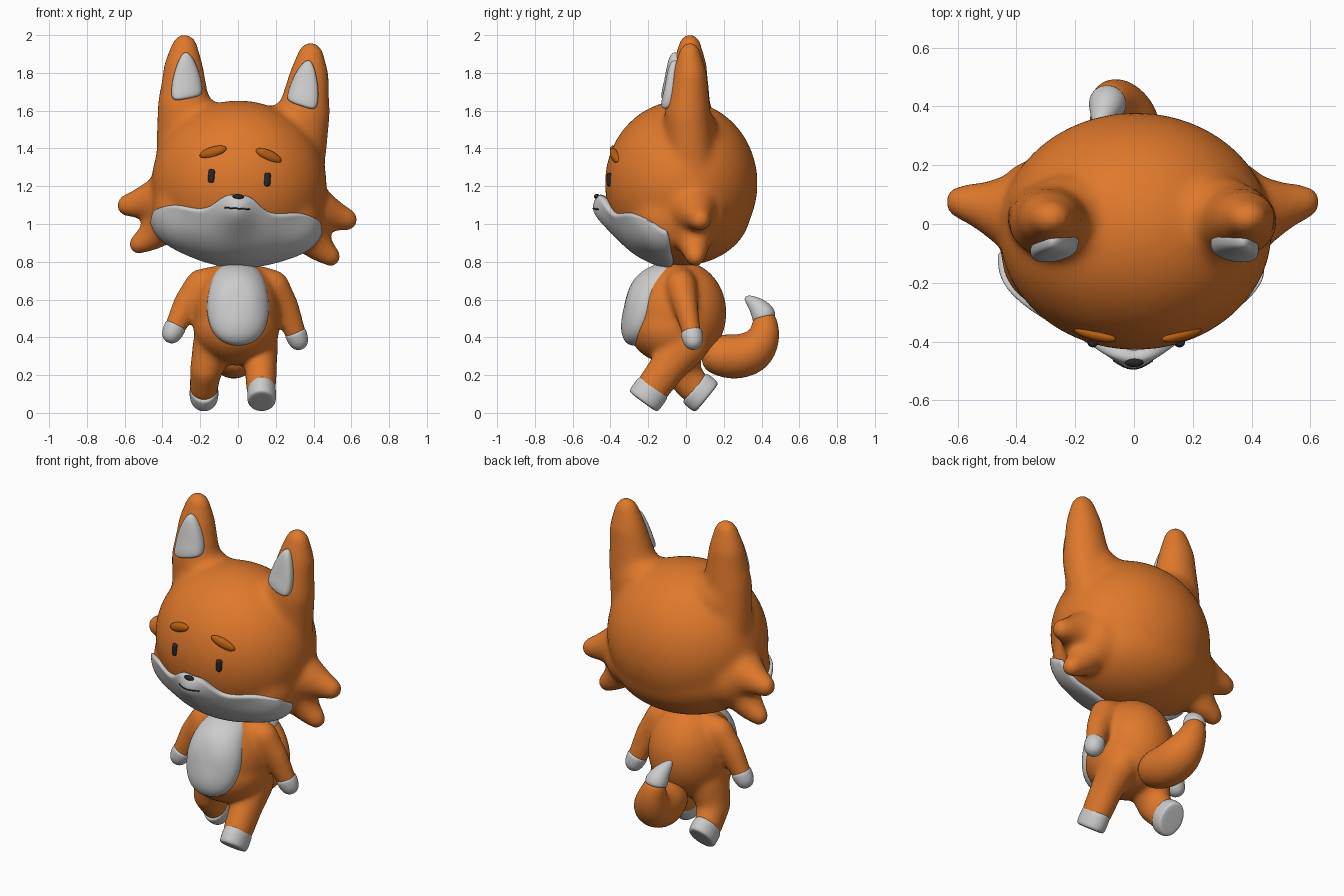
import bpy, bmesh, math
from mathutils import Vector as V, Matrix as M, Euler
from mathutils.bvhtree import BVHTree

if "Cube" in bpy.data.objects:
    bpy.data.objects.remove(bpy.data.objects["Cube"])


def material(name, rgb):
    m = bpy.data.materials.new(name)
    m.diffuse_color = (*rgb, 1)
    m.use_nodes = True
    m.node_tree.nodes["Principled BSDF"].inputs["Base Color"].default_value = m.diffuse_color
    return m


ORANGE = material("orange_fur", (0.74, 0.19, 0.025))
BROWN = material("brow_fur", (0.5, 0.12, 0.006))
DARK = material("dark", (0.02, 0.02, 0.025))


def finish(bm, name, mat=None, subsurf=0):
    bmesh.ops.recalc_face_normals(bm, faces=bm.faces)
    me = bpy.data.meshes.new(name)
    bm.to_mesh(me)
    bm.free()
    me.shade_smooth()
    ob = bpy.data.objects.new(name, me)
    bpy.context.collection.objects.link(ob)
    if mat:
        me.materials.append(mat)
    if subsurf:
        mod = ob.modifiers.new("round", 'SUBSURF')
        mod.levels = mod.render_levels = subsurf
    return ob


def add_ball(bm, loc, radii, rot=(0, 0, 0)):
    mat = M.Translation(loc) @ Euler(rot).to_matrix().to_4x4() @ M.Diagonal((*radii, 1))
    bmesh.ops.create_icosphere(bm, subdivisions=4 if max(radii) > 0.2 else 3, radius=1, matrix=mat)


def add_chain(bm, pts, depth=1.0, width=1.0):
    # tapered limb as overlapping balls, points are (x, y, z, radius)
    for a, b in zip(pts, pts[1:]):
        for i in range(9):
            p = V(a).lerp(V(b), i / 8)
            add_ball(bm, p[:3], (p[3] * width, p[3] * depth, p[3]))


def ball(name, loc, radii, mat, rot=(0, 0, 0)):
    bm = bmesh.new()
    add_ball(bm, loc, radii, rot)
    return finish(bm, name, mat)


def bake(ob):
    me = bpy.data.meshes.new_from_object(ob.evaluated_get(bpy.context.evaluated_depsgraph_get()))
    ob.modifiers.clear()
    ob.data = me
    me.shade_smooth()
    return BVHTree.FromPolygons([v.co for v in me.vertices], [p.vertices for p in me.polygons])


def blend(bm, name, voxel, smooth):
    # fuse all balls into one soft skin
    ob = finish(bm, name, ORANGE)
    r = ob.modifiers.new("fuse", 'REMESH')
    r.mode, r.voxel_size = 'VOXEL', voxel
    s = ob.modifiers.new("soften", 'SMOOTH')
    s.factor, s.iterations = 0.5, smooth
    tree = bake(ob)
    if not ob.data.materials:
        ob.data.materials.append(ORANGE)
    return ob, tree


def front(tree, x, z, default=-0.05):
    hit = tree.ray_cast(V((x, -2, z)), V((0, 1, 0)))[0]
    return hit.y if hit else default


def sweep(name, pts, mat=None, width=1.0, sides=16):
    # round tube through (x, y, z, radius) points
    bm, rings = bmesh.new(), []
    P = [V(p[:3]) for p in pts]
    for i, p in enumerate(pts):
        t = (P[min(i + 1, len(P) - 1)] - P[max(i - 1, 0)]).normalized()
        u = (V((1, 0, 0)) - t * t.x).normalized()
        w = t.cross(u)
        rings.append([bm.verts.new(P[i] + p[3] * (u * width * math.cos(a) + w * math.sin(a)))
                      for a in (2 * math.pi * k / sides for k in range(sides))])
    for a, b in zip(rings, rings[1:]):
        for k in range(sides):
            j = (k + 1) % sides
            bm.faces.new((a[k], a[j], b[j], b[k]))
    bm.faces.new(rings[0])
    bm.faces.new(rings[-1])
    return finish(bm, name, mat, 2)


def cap(name, end, axis, profile, width=1.0):
    # straight sweep, profile is (distance along axis, radius)
    d = V(axis).normalized()
    return sweep(name, [(*(V(end) + d * h), r) for h, r in profile], None, width)


def patch(name, tree, outline, thick):
    # padded panel laid on the front of a skin
    bm, rings = bmesh.new(), []
    n = len(outline)
    c = sum((V(p) for p in outline), V((0, 0))) / n
    for s, h in ((0.4, 1), (0.75, 1), (0.94, 0.9), (1, 0.5), (1, -0.6)):
        ring = []
        for p in outline:
            q = c.lerp(V(p), s)
            ring.append(bm.verts.new((q.x, front(tree, q.x, q.y) - thick * h, q.y)))
        rings.append(ring)
    for a, b in zip(rings, rings[1:]):
        for k in range(n):
            j = (k + 1) % n
            bm.faces.new((a[k], a[j], b[j], b[k]))
    bm.faces.new(rings[0])
    bm.faces.new(rings[-1])
    return finish(bm, name, None, 2)


# head with ears and cheek tufts, modelled upright and tilted at the end
bm = bmesh.new()
add_ball(bm, (0, -0.025, 1.215), (0.465, 0.405, 0.44))
add_ball(bm, (0, -0.02, 1.075), (0.455, 0.365, 0.295))
for s in (-1, 1):
    add_ball(bm, (s * 0.25, 0.015, 1.50), (0.17, 0.155, 0.17))
    add_ball(bm, (s * 0.34, 0.03, 1.07), (0.14, 0.19, 0.19))
    add_ball(bm, (s * 0.28, -0.1, 1.05), (0.17, 0.19, 0.20))
    add_chain(bm, [(s * 0.30, 0.025, 1.35, 0.15), (s * 0.318, 0.008, 1.60, 0.142), (s * 0.325, 0.014, 1.70, 0.124),
                   (s * 0.333, 0.02, 1.80, 0.108), (s * 0.335, 0.02, 1.917, 0.072)], 0.87)
    add_chain(bm, [(s * 0.40, 0.04, 1.10, 0.13), (s * 0.50, 0.06, 1.08, 0.085), (s * 0.585, 0.075, 1.06, 0.06)])
    add_chain(bm, [(s * 0.36, 0.03, 1.0, 0.12), (s * 0.44, 0.045, 0.91, 0.08), (s * 0.512, 0.05, 0.858, 0.055)])
head, skin = blend(bm, "head", 0.015, 28)
head_parts = [head]

# muzzle: shell over the lower face with a snout bump
half = [(0, 5, 84), (5, 5, 84), (10, 6.5, 84), (15, 11, 84), (21, 18, 84), (29, 22, 84),
        (44, 22, 82), (54, 27, 79), (61, 37, 75), (64, 50, 69)]
cols = [(-s, a, b) for s, a, b in half[:0:-1]] + half
C, rows, grid = V((0, -0.025, 1.2)), 11, []
bm = bmesh.new()
for s, a, b in cols:
    line = []
    for i in range(rows):
        sr, tr = math.radians(s), math.radians(a + (b - a) * (i / (rows - 1)) ** 1.2)
        d = V((math.sin(sr), -math.cos(sr) * math.cos(tr), -math.cos(sr) * math.sin(tr)))
        p = skin.ray_cast(C + d * 2, -d)[0]
        sz = 0.075 if p.z > 1.08 else 0.11
        bump = 0.072 * math.exp(-(p.x / 0.085) ** 2 - ((p.z - 1.08) / sz) ** 2)
        line.append(bm.verts.new(p + d * 0.022 + V((0, -bump, 0))))
    grid.append(line)
for a, b in zip(grid, grid[1:]):
    for i in range(rows - 1):
        bm.faces.new((a[i], a[i + 1], b[i + 1], b[i]))
bmesh.ops.recalc_face_normals(bm, faces=bm.faces)
if sum(f.normal.y for f in bm.faces) > 0:
    bmesh.ops.reverse_faces(bm, faces=bm.faces)
bmesh.ops.solidify(bm, geom=bm.faces[:], thickness=0.05)
muzzle = finish(bm, "muzzle", None, 2)
snout = bake(muzzle)
head_parts.append(muzzle)

# nose and mouth
head_parts.append(ball("nose", (0, front(snout, 0, 1.142) + 0.004, 1.145), (0.031, 0.016, 0.014), DARK))
mouth = [(x, front(snout, x, 1.082) - 0.0005, 1.082, 0.004) for x in (i * 0.0162 for i in range(-4, 5))]
bm = bmesh.new()
add_chain(bm, mouth)
head_parts.append(finish(bm, "mouth", DARK))

# eyes, brows and inner ears
ear = [(0.30, 1.645), (0.37, 1.626), (0.393, 1.65), (0.388, 1.75), (0.365, 1.84), (0.34, 1.892),
       (0.31, 1.892), (0.275, 1.85), (0.24, 1.77), (0.22, 1.69), (0.232, 1.662)]
for s, side in ((-1, "right"), (1, "left")):
    y = front(skin, s * 0.148, 1.245)
    head_parts.append(sweep(side + "_eye", [(s * 0.148, y + 0.003, 1.245 + h, r) for h, r in
                      ((-0.036, 0.012), (-0.03, 0.018), (0, 0.018), (0.03, 0.018), (0.036, 0.012))], DARK))
    head_parts.append(ball(side + "_brow", (s * 0.148, front(skin, s * 0.148, 1.372) + 0.002, 1.372),
                           (0.076, 0.022, 0.028), BROWN, (0, s * math.radians(20), s * math.radians(14))))
    head_parts.append(patch(side + "_inner_ear", skin, [(s * x, z) for x, z in ear], 0.033))

# head tilt
tilt = M.Translation((0, 0, 1.13)) @ M.Rotation(math.radians(3.7), 4, 'Y') @ M.Translation((0, 0, -1.13))
for ob in head_parts:
    ob.data.transform(tilt)

# body with striding legs and swinging arms
arms = {"right": [(-0.11, -0.03, 0.68, 0.1), (-0.19, -0.035, 0.67, 0.095),
                  (-0.27, -0.045, 0.58, 0.074), (-0.345, -0.06, 0.43, 0.055)],
        "left": [(0.11, -0.03, 0.68, 0.1), (0.18, -0.025, 0.665, 0.095),
                 (0.25, 0.0, 0.56, 0.074), (0.315, 0.035, 0.395, 0.055)]}
bm = bmesh.new()
add_ball(bm, (-0.008, -0.04, 0.53), (0.23, 0.255, 0.28))
add_ball(bm, (-0.008, -0.06, 0.45), (0.228, 0.245, 0.195))
for arm in arms.values():
    add_chain(bm, arm, 0.88)
add_chain(bm, [(0.11, 0, 0.36, 0.12), (0.12, -0.09, 0.25, 0.1), (0.122, -0.17, 0.14, 0.093)], 1, 0.87)
add_chain(bm, [(-0.13, -0.03, 0.36, 0.13), (-0.17, -0.03, 0.23, 0.1), (-0.18, 0.04, 0.14, 0.09)], 1, 0.85)
body, coat = blend(bm, "body", 0.012, 24)

# belly panel
belly = [(0.09, 0.37), (0.15, 0.44), (0.171, 0.55), (0.158, 0.65), (0.13, 0.74), (0.08, 0.79)]
patch("belly", coat, [(0, 0.347)] + belly + [(0, 0.80)] + [(-x, z) for x, z in belly[::-1]], 0.05)

# hands
for side, arm in arms.items():
    a, b = V(arm[2][:3]), V(arm[3][:3])
    cap(side + "_hand", b, b - a, [(-0.04, 0.05), (-0.038, 0.06), (0, 0.058), (0.03, 0.051), (0.052, 0.036), (0.063, 0.014)])

# feet
for side, sole, axis, n, r in (("left", (0.125, -0.226, 0.062), (0, -0.59, -0.8), 0.1, 0.098),
                               ("right", (-0.18, 0.108, 0.082), (0, 0.776, -0.63), 0.085, 0.105)):
    cap(side + "_foot", sole, axis, [(-n, r - 0.02), (-n + 0.003, r - 0.002), (-n / 2, r), (-0.018, r),
                                     (0.002, r - 0.005), (0.006, r - 0.025)], 0.078 / r)

# tail and its tip
sweep("tail", [(0, 0.08, 0.31, 0.07), (-0.01, 0.17, 0.305, 0.115), (-0.025, 0.27, 0.292, 0.125),
               (-0.035, 0.37, 0.325, 0.123), (-0.06, 0.422, 0.41, 0.087), (-0.085, 0.418, 0.49, 0.066),
               (-0.09, 0.412, 0.52, 0.053)], ORANGE)
sweep("tail_tip", [(-0.087, 0.416, 0.5, 0.052), (-0.087, 0.416, 0.503, 0.068), (-0.095, 0.4, 0.54, 0.062),
                   (-0.105, 0.37, 0.572, 0.046), (-0.118, 0.335, 0.6, 0.027), (-0.123, 0.312, 0.612, 0.01)])
